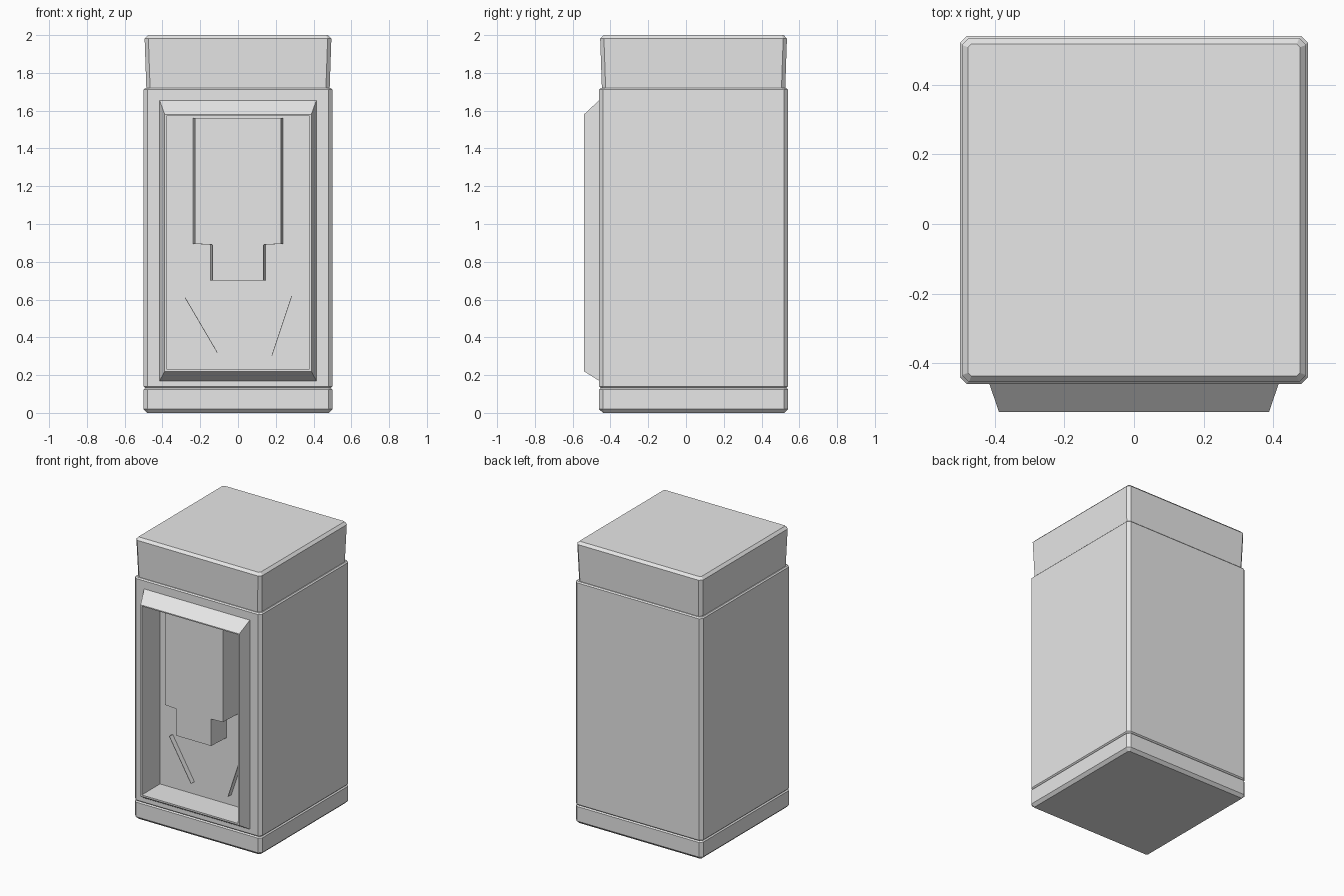
import bpy
import bmesh
from mathutils import Vector

cube = bpy.data.objects.get("Cube")
if cube:
    bpy.data.objects.remove(cube, do_unlink=True)

grey = bpy.data.materials.new("light_grey")
grey.use_nodes = True
grey.diffuse_color = (0.8, 0.8, 0.8, 1)
grey.node_tree.nodes["Principled BSDF"].inputs["Base Color"].default_value = (0.8, 0.8, 0.8, 1)


def finish(bm, name):
    mesh = bpy.data.meshes.new(name)
    bm.to_mesh(mesh)
    bm.free()
    mesh.materials.append(grey)
    obj = bpy.data.objects.new(name, mesh)
    bpy.context.collection.objects.link(obj)
    return obj


def chamfer(bm, edges, width):
    bmesh.ops.bevel(bm, geom=edges, offset=width, segments=1, affect='EDGES')


def chamfered_box(half_x, y0, y1, z0, z1, corner, low, high, foot=1.0):
    """Box with cut upright corners, and its own chamfer for the lower and upper rim."""
    bm = bmesh.new()
    bmesh.ops.create_cube(bm, size=1)
    mid = (y0 + y1) / 2
    for v in bm.verts:
        k = foot if v.co.z < 0 else 1.0
        v.co = (v.co.x * 2 * half_x * k, mid + v.co.y * (y1 - y0) * k,
                z0 if v.co.z < 0 else z1)
    upright = [e for e in bm.edges if abs(e.verts[0].co.z - e.verts[1].co.z) > 0.01]
    chamfer(bm, upright, corner)
    for z, width in ((z0, low), (z1, high)):
        rim = [e for e in bm.edges if all(abs(v.co.z - z) < 1e-4 for v in e.verts)]
        chamfer(bm, rim, width)
    return bm


def extruded_outline(name, points, y_front, y_back, draft):
    """Outline in x and z, pulled back along y and widened slightly."""
    bm = bmesh.new()
    face = bm.faces.new([bm.verts.new((x, y_front, z)) for x, z in points])
    res = bmesh.ops.extrude_face_region(bm, geom=[face], use_keep_orig=True)
    for v in res["geom"]:
        if isinstance(v, bmesh.types.BMVert):
            v.co.y = y_back
            v.co.x += draft if v.co.x > 0 else -draft
    bmesh.ops.recalc_face_normals(bm, faces=bm.faces)
    return finish(bm, name)


# Plinth and slightly flared lid
finish(chamfered_box(0.5, -0.46, 0.54, 0, 0.132, 0.02, 0.02, 0.008), "plinth")
finish(chamfered_box(0.495, -0.455, 0.535, 1.71, 2, 0.02, 0.002, 0.018, 0.98), "lid")

# Cabinet body, its front face stepped into a sloped frame and a recess
body = chamfered_box(0.5, -0.46, 0.54, 0.132, 1.72, 0.02, 0.008, 0.008)
front = max((f for f in body.faces if f.normal.y < -0.99), key=lambda f: f.calc_area())
rings = [  # depth, half width, bottom, top
    (-0.46, 0.415, 0.17, 1.655),
    (-0.54, 0.388, 0.22, 1.58),
    (-0.54, 0.378, 0.232, 1.572),
    (-0.335, 0.378, 0.232, 1.572),
]
for y, half, bottom, top in rings:
    bmesh.ops.inset_individual(body, faces=[front], thickness=0.005)
    centre = front.calc_center_median()
    for v in front.verts:
        v.co = Vector((half if v.co.x > centre.x else -half, y,
                       top if v.co.z > centre.z else bottom))
finish(body, "cabinet_body")

# Dispenser head with a narrower spout below
half_outline = [(0.135, 0.7), (0.135, 0.89), (0.228, 0.895), (0.228, 1.56)]
outline = half_outline + [(-x, z) for x, z in reversed(half_outline)]
extruded_outline("dispenser_head", outline, -0.495, -0.33, 0.01)

# Thin slanted guide fins on the back of the recess
for name, upper, lower in (("right_guide_fin", (-0.28, 0.61), (-0.11, 0.32)),
                           ("left_guide_fin", (0.285, 0.62), (0.18, 0.305))):
    t = 0.002
    strip = [(upper[0] - t, upper[1]), (upper[0] + t, upper[1]),
             (lower[0] + t, lower[1]), (lower[0] - t, lower[1])]
    extruded_outline(name, strip, -0.372, -0.33, 0)
